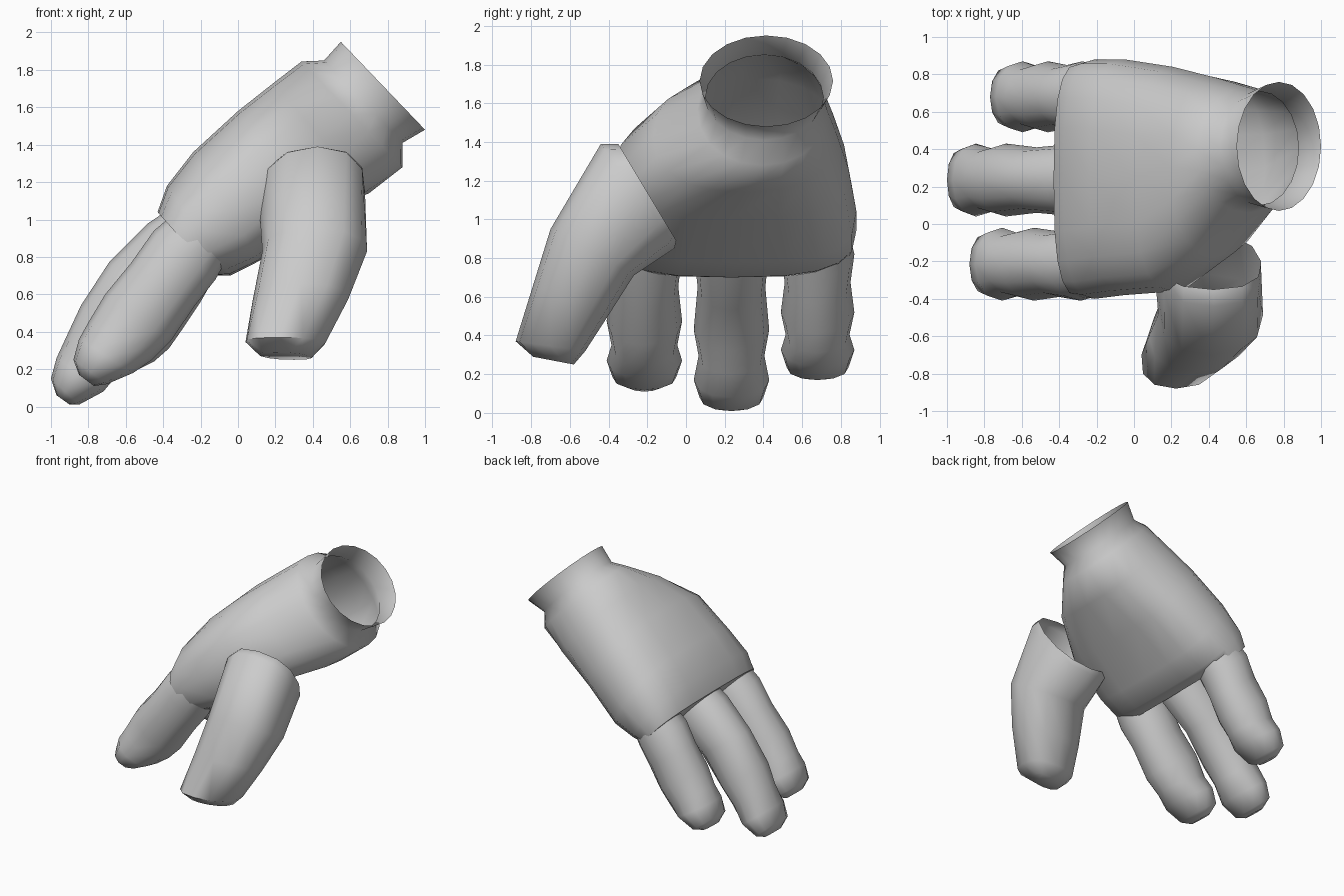
import bpy, bmesh, math
from mathutils import Vector

cube = bpy.data.objects.get("Cube")
if cube:
    bpy.data.objects.remove(cube, do_unlink=True)

grey = bpy.data.materials.new("plain grey")
grey.use_nodes = True
grey.diffuse_color = (0.6, 0.6, 0.6, 1)
grey.node_tree.nodes["Principled BSDF"].inputs["Base Color"].default_value = (0.6, 0.6, 0.6, 1)


def loft(name, rings, sides):
    """Skin rings of (centre, half thickness, half width, power, hollow); cap the end."""
    bm = bmesh.new()
    loops = []
    for c, u, v, power, hollow in rings:
        loop = []
        for i in range(sides):
            t = 2 * math.pi * i / sides
            p, q = math.cos(t), math.sin(t)
            dent = 1 - hollow * p * p if p < 0 else 1
            p = math.copysign(abs(p) ** power, p) * dent
            q = math.copysign(abs(q) ** power, q)
            loop.append(bm.verts.new(c + u * p + v * q))
        loops.append(loop)
    for r, s in zip(loops, loops[1:]):
        for i in range(sides):
            j = (i + 1) % sides
            bm.faces.new((r[i], r[j], s[j], s[i]))
    bm.faces.new(loops[-1])
    bmesh.ops.recalc_face_normals(bm, faces=bm.faces)
    mesh = bpy.data.meshes.new(name)
    bm.to_mesh(mesh)
    bm.free()
    obj = bpy.data.objects.new(name, mesh)
    bpy.context.collection.objects.link(obj)
    mesh.materials.append(grey)
    bpy.ops.object.select_all(action="DESELECT")
    obj.select_set(True)
    bpy.context.view_layer.objects.active = obj
    bpy.ops.object.shade_smooth_by_angle(angle=math.radians(60))


def side_ring(top, bottom, y0, y1, power=0.95, hollow=0.0):
    """Ring whose upper and lower points lie in the xz plane, y0 to y1 wide."""
    y = (y0 + y1) / 2
    a, b = Vector((top[0], y, top[1])), Vector((bottom[0], y, bottom[1]))
    return (a + b) / 2, (a - b) / 2, Vector((0, (y1 - y0) / 2, 0)), power, hollow


# Open flared wrist running into the palm, which widens to the knuckles
loft("palm_and_wrist", [
    side_ring((0.55, 1.95), (1.0, 1.48), 0.07, 0.76, 1),
    side_ring((0.46, 1.85), (0.88, 1.41), 0.1, 0.71, 1),
    side_ring((0.34, 1.845), (0.88, 1.28), 0.06, 0.73, 0.95),
    side_ring((0.19, 1.73), (0.7, 1.14), -0.17, 0.78, 0.85),
    side_ring((0.0, 1.58), (0.42, 0.94), -0.36, 0.84, 0.8, 0.2),
    side_ring((-0.24, 1.36), (0.14, 0.73), -0.38, 0.88, 0.75, 0.15),
    side_ring((-0.38, 1.18), (-0.04, 0.7), -0.4, 0.88, 0.72),
    side_ring((-0.43, 1.04), (-0.13, 0.7), -0.39, 0.86, 0.7),
], 20)


def finger(name, profile, y0, y1):
    """Finger from upper and lower profile points, pinched between the joints."""
    pinch = (0.04, 0.0, 0.02, 0.0, 0.025, 0.0, 0.03, 0.11)
    loft(name, [side_ring(a, b, y0 + p, y1 - p) for (a, b), p in zip(profile, pinch)], 12)


finger("index_finger", [
    ((-0.26, 1.1), (-0.02, 0.86)),
    ((-0.45, 0.94), (-0.12, 0.68)),
    ((-0.57, 0.77), (-0.23, 0.54)),
    ((-0.71, 0.6), (-0.36, 0.35)),
    ((-0.8, 0.45), (-0.46, 0.25)),
    ((-0.85, 0.36), (-0.56, 0.18)),
    ((-0.88, 0.25), (-0.7, 0.12)),
    ((-0.85, 0.17), (-0.77, 0.11)),
], -0.41, -0.02)

finger("middle_finger", [
    ((-0.26, 1.13), (-0.02, 0.88)),
    ((-0.48, 0.98), (-0.14, 0.7)),
    ((-0.69, 0.77), (-0.35, 0.53)),
    ((-0.84, 0.54), (-0.53, 0.32)),
    ((-0.91, 0.39), (-0.62, 0.2)),
    ((-0.97, 0.26), (-0.72, 0.08)),
    ((-1.0, 0.15), (-0.85, 0.01)),
    ((-0.97, 0.06), (-0.9, 0.01)),
], 0.04, 0.43)

finger("little_finger", [
    ((-0.26, 1.1), (-0.02, 0.86)),
    ((-0.43, 0.94), (-0.12, 0.7)),
    ((-0.52, 0.79), (-0.2, 0.56)),
    ((-0.62, 0.63), (-0.3, 0.41)),
    ((-0.69, 0.5), (-0.37, 0.31)),
    ((-0.74, 0.41), (-0.45, 0.24)),
    ((-0.77, 0.3), (-0.59, 0.17)),
    ((-0.74, 0.22), (-0.66, 0.17)),
], 0.49, 0.87)


def thumb_ring(outer, inner, x0, x1, lean=0.0):
    """Ring with outer and inner yz points, x0 to x1 wide, inner point leaning to +x."""
    x = (x0 + x1) / 2
    a, b = Vector((x - lean, *outer)), Vector((x + lean, *inner))
    return (a + b) / 2, (a - b) / 2, Vector(((x1 - x0) / 2, 0, 0)), 0.85, 0.0


# Separate thumb with an open base
loft("thumb", [
    thumb_ring((-0.35, 1.39), (-0.05, 0.89), 0.11, 0.68, -0.03),
    thumb_ring((-0.44, 1.39), (-0.06, 0.85), 0.11, 0.68, -0.03),
    thumb_ring((-0.7, 0.95), (-0.27, 0.71), 0.13, 0.69),
    thumb_ring((-0.79, 0.66), (-0.41, 0.49), 0.08, 0.59),
    thumb_ring((-0.88, 0.37), (-0.52, 0.32), 0.04, 0.47, 0.03),
    thumb_ring((-0.79, 0.29), (-0.58, 0.25), 0.12, 0.38, 0.05),
], 12)
